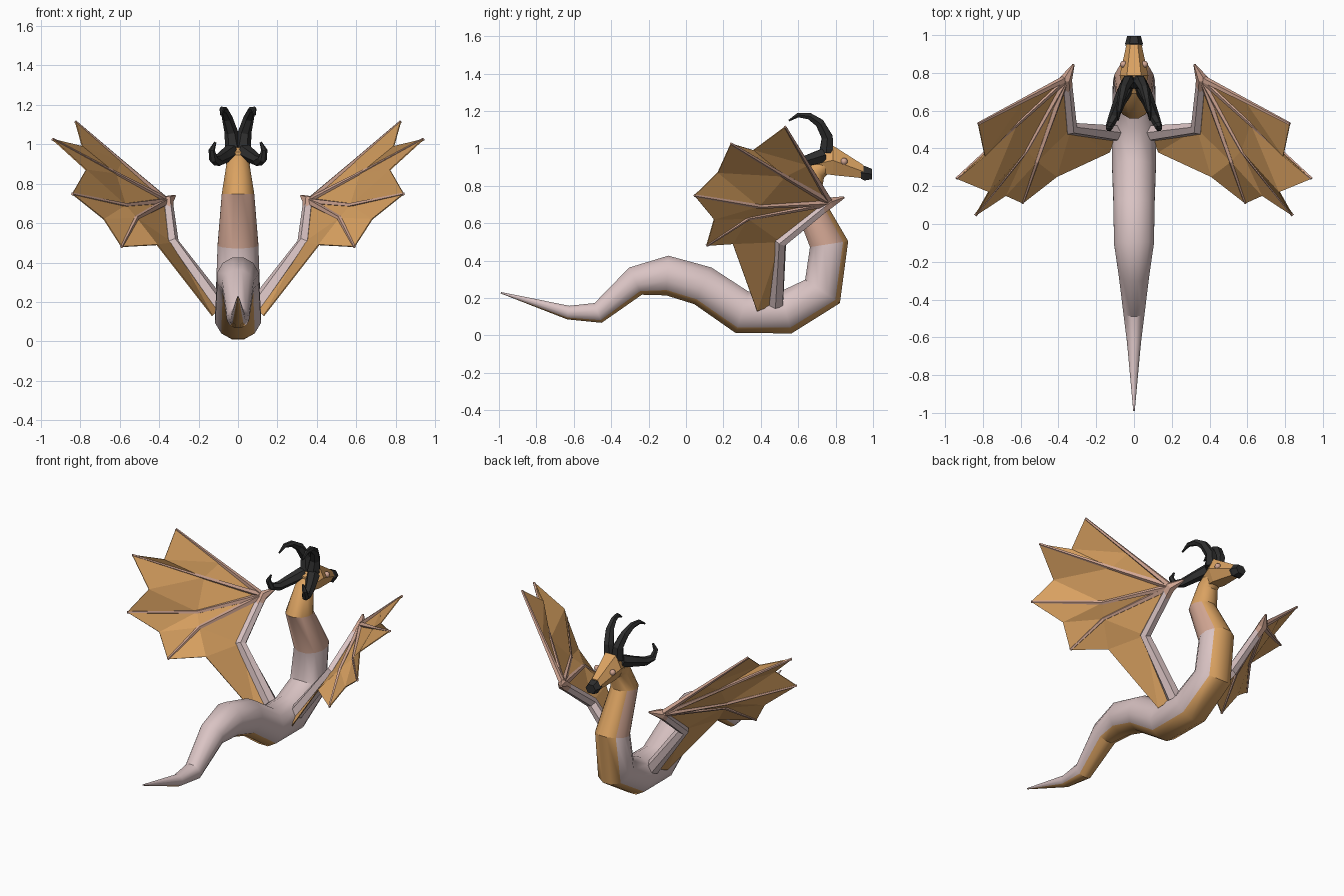
import bpy
import bmesh
from math import cos, sin, tau, radians
from mathutils import Vector

cube = bpy.data.objects.get("Cube")
if cube:
    bpy.data.objects.remove(cube, do_unlink=True)


def material(name, colour):
    mat = bpy.data.materials.new(name)
    mat.use_nodes = True
    rgba = (*colour, 1)
    mat.diffuse_color = rgba
    mat.node_tree.nodes["Principled BSDF"].inputs["Base Color"].default_value = rgba
    return mat


PINK = material("pale pink skin", (.70, .55, .55))
TAN = material("rosy tan skin", (.64, .38, .29))
ORANGE = material("warm orange skin", (.70, .36, .12))
BLACK = material("black horn", (.027, .027, .027))


def finish(bm, name, mats, mirror=False, smooth=None):
    bmesh.ops.recalc_face_normals(bm, faces=bm.faces)
    mesh = bpy.data.meshes.new(name)
    bm.to_mesh(mesh)
    bm.free()
    obj = bpy.data.objects.new(name, mesh)
    bpy.context.collection.objects.link(obj)
    for mat in mats:
        mesh.materials.append(mat)
    if smooth:
        bpy.ops.object.select_all(action='DESELECT')
        obj.select_set(True)
        bpy.context.view_layer.objects.active = obj
        bpy.ops.object.shade_smooth_by_angle(angle=radians(smooth))
    if mirror:
        obj.modifiers.new("mirror", 'MIRROR').use_clip = False
    return obj


def loft(name, rings, mats, rule=None, **options):
    """Skin a series of rings; rule(segment, side) picks the material slot."""
    bm = bmesh.new()
    loops = [[bm.verts.new(p) for p in ring] for ring in rings]
    n = len(loops[0])
    for i, (a, b) in enumerate(zip(loops, loops[1:])):
        for j in range(n):
            k = (j + 1) % n
            face = bm.faces.new((a[j], a[k], b[k], b[j]))
            face.material_index = rule(i, j) if rule else 0
    bm.faces.new(loops[0])
    last = bm.faces.new(loops[-1])
    last.material_index = rule(len(rings) - 2, 0) if rule else 0
    return finish(bm, name, mats, **options)


def tube(name, path, sides, mats, rule=None, **options):
    """Tapered tube along (point, radius) pairs, side 0 starting underneath."""
    points = [Vector(p) for p, _ in path]
    rings = []
    for i, (_, r) in enumerate(path):
        before, after = points[max(i - 1, 0)], points[min(i + 1, len(path) - 1)]
        t = (points[i] - before).normalized() + (after - points[i]).normalized()
        t.normalize()
        u = (Vector((1, 0, 0)) - t * t.x).normalized()
        v = u.cross(t)
        angles = [tau * (j - .5) / sides for j in range(sides)]
        rings.append([points[i] + u * r * sin(a) - v * r * cos(a) for a in angles])
    return loft(name, rings, mats, rule, **options)


# Serpent body from tail tip to neck: y, z, radius
spine = [(-.99, .228, .004), (-.63, .122, .038), (-.47, .12, .058),
         (-.27, .29, .083), (-.10, .32, .11), (.09, .265, .112),
         (.30, .123, .12), (.535, .123, .12), (.73, .235, .116),
         (.765, .488, .107), (.64, .75, .085), (.69, .88, .062), (.77, .94, .05)]


def body_colour(segment, side):
    if segment >= 10 or side in (0, 1, 11):
        return 2
    return 1 if segment == 9 else 0


tube("serpent_body", [((0, y, z), r) for y, z, r in spine], 12,
     [PINK, TAN, ORANGE], body_colour, smooth=32)


# Head and muzzle
def head_ring(y, bottom, top, w):
    mid = bottom + (top - bottom) * .5
    half = [(w * .55, bottom), (w, mid), (w * .5, top)]
    return [(x, y, z) for x, z in half] + [(-x, y, z) for x, z in reversed(half)]


loft("head", [head_ring(.69, .87, .96, .052), head_ring(.785, .857, 1.015, .076),
              head_ring(.95, .84, .91, .04)], [ORANGE])
loft("muzzle", [head_ring(.935, .838, .90, .042), head_ring(.955, .828, .906, .047),
                head_ring(.995, .835, .89, .036)], [BLACK])

# Eyes
bm = bmesh.new()
bmesh.ops.create_uvsphere(bm, u_segments=10, v_segments=8, radius=.019)
bmesh.ops.translate(bm, vec=(.056, .845, .93), verts=bm.verts)
finish(bm, "eyes", [TAN], mirror=True, smooth=60)

# Horns: an upper pair sweeping back, a lower pair hooking upward
tube("upper_horns", [((.025, .75, .98), .042), ((.034, .755, 1.06), .034),
                     ((.055, .715, 1.135), .027), ((.068, .66, 1.172), .02),
                     ((.08, .60, 1.178), .014), ((.085, .55, 1.148), .005)],
     6, [BLACK], mirror=True)
tube("lower_horns", [((.035, .73, .96), .042), ((.075, .65, .935), .034),
                     ((.105, .575, .915), .028), ((.125, .525, .925), .023),
                     ((.133, .505, .97), .016), ((.115, .51, 1.01), .006)],
     6, [BLACK], mirror=True)

# Wing joints on the left side
J = {
    "shoulder": (.09, .48, .17), "elbow": (.335, .505, .50),
    "wrist": (.36, .77, .71), "thumb": (.32, .845, .738),
    "k1": (.59, .652, .91), "tip1": (.825, .53, 1.115),
    "k2": (.62, .53, .85), "tip2": (.94, .24, 1.025),
    "k3": (.57, .39, .69), "tip3": (.84, .045, .748),
    "k4": (.515, .33, .625), "tip4": (.59, .11, .48),
    "dip1": (.79, .36, .99), "dip2": (.77, .17, .87), "dip3": (.68, .15, .62),
    "edge": (.41, .25, .49), "root": (.13, .38, .13),
}


def limb(name, joints, radii, sides, mat):
    tube(name, [(J[j], r) for j, r in zip(joints, radii)], sides, [mat], mirror=True)


limb("wing_arms", ("shoulder", "elbow", "wrist"), (.045, .036, .03), 6, PINK)
limb("wing_hands", ("elbow", "wrist", "thumb"), (.02, .033, .006), 6, TAN)
for n in "1234":
    limb("wing_finger_" + n, ("wrist", "k" + n, "tip" + n),
         (.02, .013, .008), 5, TAN)

# Wing membranes stretched between the fingers
panels = ["wrist k1 k2", "k1 tip1 dip1", "k1 dip1 k2", "k2 dip1 tip2",
          "wrist k2 k3", "k2 tip2 dip2", "k2 dip2 k3", "k3 dip2 tip3",
          "wrist k3 k4", "k3 tip3 dip3", "k3 dip3 k4", "k4 dip3 tip4",
          "wrist k4 elbow", "k4 tip4 edge", "k4 edge elbow",
          "elbow edge root", "elbow root shoulder"]
bm = bmesh.new()
corner = {name: bm.verts.new(p) for name, p in J.items() if name != "thumb"}
for panel in panels:
    bm.faces.new([corner[name] for name in panel.split()])
membrane = finish(bm, "wing_membranes", [ORANGE], mirror=True)
skin = membrane.modifiers.new("thickness", 'SOLIDIFY')
skin.thickness = .006
skin.offset = 0
